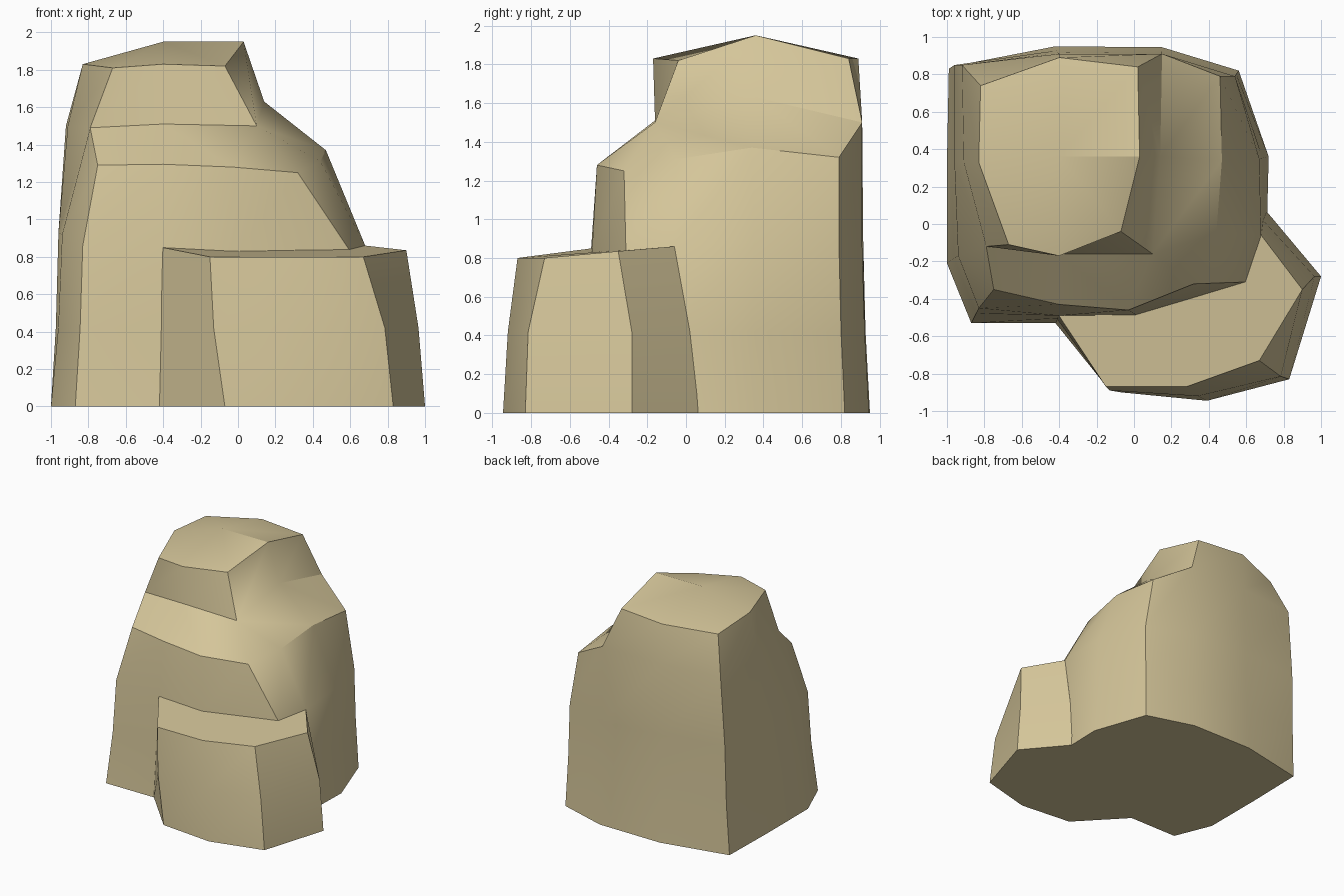
import bpy, bmesh
from mathutils import Vector

if "Cube" in bpy.data.objects:
    bpy.data.objects.remove(bpy.data.objects["Cube"])

sand = bpy.data.materials.new("sandstone")
sand.diffuse_color = (0.66, 0.56, 0.32, 1)
sand.use_nodes = True
sand.node_tree.nodes["Principled BSDF"].inputs["Base Color"].default_value = sand.diffuse_color


def ring(bm, pts):
    return [bm.verts.new(p) for p in pts]


def bridge(bm, a, b):
    n = len(a)
    for i in range(n):
        j = (i + 1) % n
        bm.faces.new((a[i], a[j], b[j], b[i]))


def blend(low, high, t, z):
    """Ring between two rings, at height z."""
    out = []
    for p, q in zip(low, high):
        v = Vector(p).lerp(Vector(q), t)
        out.append((v.x, v.y, z))
    return out


def finish(bm, name):
    bmesh.ops.recalc_face_normals(bm, faces=bm.faces)
    me = bpy.data.meshes.new(name)
    bm.to_mesh(me)
    bm.free()
    me.materials.append(sand)
    ob = bpy.data.objects.new(name, me)
    bpy.context.collection.objects.link(ob)
    bpy.ops.object.select_all(action='DESELECT')
    ob.select_set(True)
    bpy.context.view_layer.objects.active = ob
    bpy.ops.object.shade_smooth_by_angle(angle=0.5)


# Main boulder: twelve columns, counter-clockwise from the front left corner
base = [(-.87, -.53, 0), (-.42, -.53, 0), (0, -.53, 0), (.63, -.35, 0),
        (.71, -.04, 0), (.72, .36, 0), (.56, .82, 0), (.15, .945, 0),
        (-.42, .95, 0), (-.99, .83, 0), (-1, .33, 0), (-1, -.21, 0)]
shoulder = [(-.83, -.45, .86), (-.4, -.49, .85), (.01, -.485, .84), (.6, -.31, .83),
            (.68, -.06, .86), (.67, .35, .88), (.54, .79, .86), (.15, .91, .86),
            (-.41, .915, .9), (-.96, .85, .93), (-.96, .33, .93), (-.94, -.17, .92)]
ledge = [(-.75, -.35, 1.29), (-.4, -.43, 1.295), (-.03, -.46, 1.28), (.32, -.32, 1.25),
         (.44, -.05, 1.31), (.47, .34, 1.37), (.46, .79, 1.32), (.15, .91, 1.5),
         (-.4, .91, 1.5), (-.92, .85, 1.5), (-.91, .33, 1.5), (-.79, -.12, 1.49)]
bm = bmesh.new()
r0 = ring(bm, base)
r1 = ring(bm, blend(base, shoulder, .65, .42))
r2 = ring(bm, shoulder)
r3 = ring(bm, ledge)
bm.faces.new(r0)
for lo, hi in ((r0, r1), (r1, r2), (r2, r3)):
    bridge(bm, lo, hi)

# Sloping ledge on the front and right
B, C, F = ring(bm, [(-.4, -.16, 1.51), (.1, -.16, 1.5), (.14, .36, 1.63)])
a, b, c, d, e, f, g, h, i, j, k, l = r3
for face in ((l, a, b, B), (B, b, c, C), (C, c, d), (C, d, e), (C, e, f, F), (F, f, g, h)):
    bm.faces.new(face)

# Top block and its domed cap
cap = ring(bm, [(-.67, -.11, 1.81), (-.4, -.17, 1.83), (-.07, -.04, 1.82), (.03, .36, 1.95),
                (.02, .84, 1.83), (-.4, .89, 1.83), (-.82, .74, 1.80), (-.83, .33, 1.83)])
bridge(bm, [l, B, C, F, h, i, j, k], cap)
mid = bm.verts.new((-.4, .36, 1.95))
for n in (1, 3, 5, 7):
    bm.faces.new((mid, cap[n], cap[(n + 1) % 8], cap[(n + 2) % 8]))
finish(bm, "main_boulder")

# Low boulder in front; its last point is buried in the main boulder
foot = [(-.42, -.53, 0), (-.07, -.9, 0), (.39, -.945, 0), (.83, -.83, 0),
        (1, -.28, 0), (.69, .09, 0), (.1, -.1, 0)]
waist = [(-.41, -.51, .42), (-.13, -.89, .42), (.34, -.92, .42), (.785, -.815, .42),
         (.965, -.28, .42), (.69, .02, .42), (.1, -.1, .42)]
top = [(-.405, -.485, .85), (-.15, -.87, .8), (.28, -.87, .8), (.67, -.73, .8),
       (.9, -.35, .835), (.68, -.06, .86), (.1, -.1, .86)]
bm = bmesh.new()
s0, s1, s2 = ring(bm, foot), ring(bm, waist), ring(bm, top)
bridge(bm, s0, s1)
bridge(bm, s1, s2)
bm.faces.new(s0)
bm.faces.new(s2)
finish(bm, "front_boulder")
